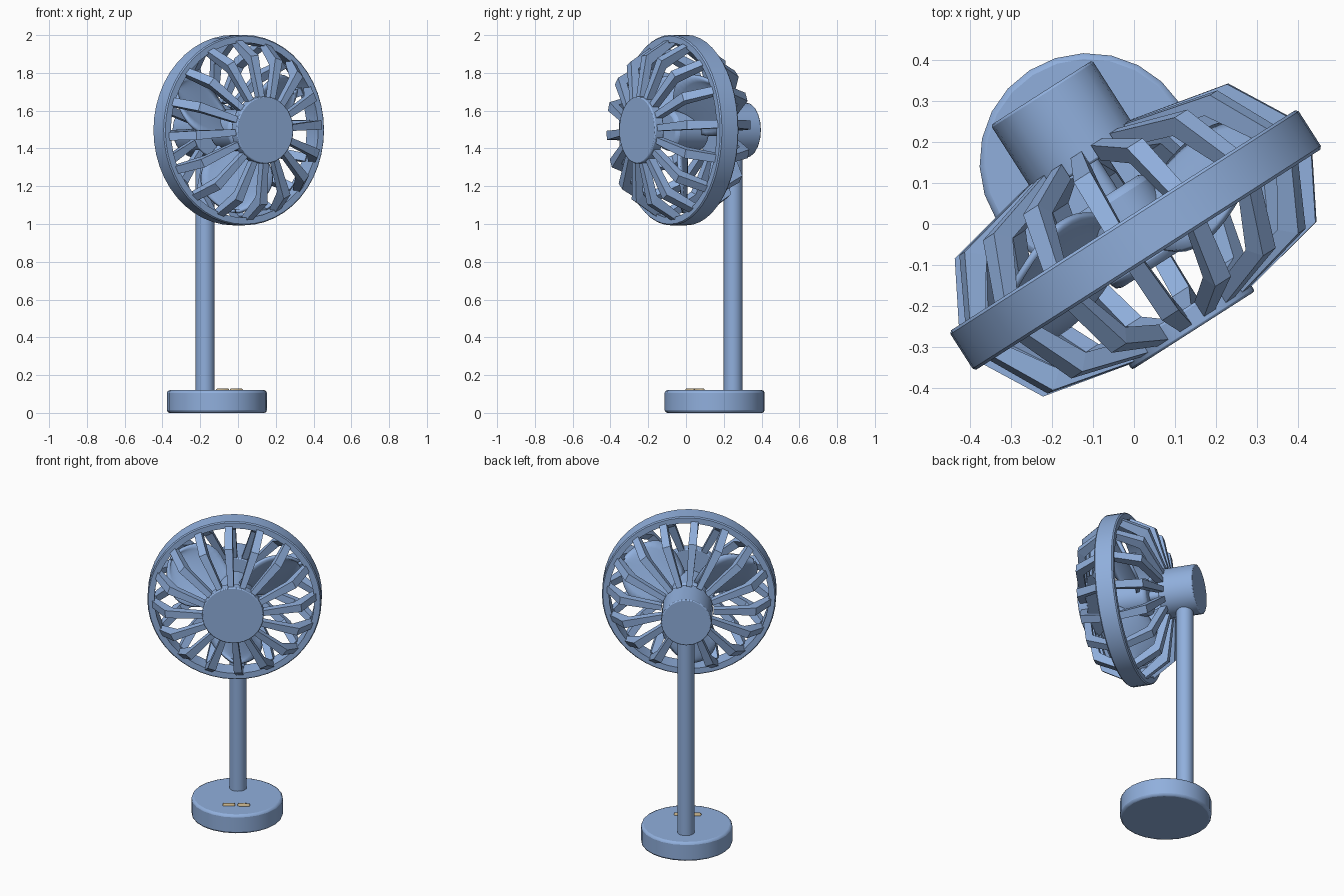
import bpy, bmesh
from math import sin, cos, pi, radians
from mathutils import Matrix, Vector

if "Cube" in bpy.data.objects:
    bpy.data.objects.remove(bpy.data.objects["Cube"])

# Whole fan is turned about z; parts are built with the fan axis along local y
TURN = Matrix.Rotation(radians(32.6), 4, 'Z')
FRAME = Matrix.Translation((0.009, -0.037, 0)) @ TURN
HEAD = Matrix.Translation((0.004, -0.039, 1.497)) @ TURN


def material(name, color):
    mat = bpy.data.materials.new(name)
    mat.diffuse_color = color
    mat.use_nodes = True
    mat.node_tree.nodes["Principled BSDF"].inputs["Base Color"].default_value = mat.diffuse_color
    return mat


BLUE = material("blue_grey", (0.28, 0.43, 0.72, 1))
TAN = material("tan", (0.52, 0.41, 0.24, 1))


def add(name, bm, matrix, bevel=0, smooth=True, mat=BLUE):
    bmesh.ops.recalc_face_normals(bm, faces=bm.faces)
    me = bpy.data.meshes.new(name)
    bm.to_mesh(me)
    bm.free()
    me.materials.append(mat)
    ob = bpy.data.objects.new(name, me)
    bpy.context.collection.objects.link(ob)
    ob.matrix_world = matrix
    if bevel:
        m = ob.modifiers.new("bevel", 'BEVEL')
        m.width, m.segments, m.limit_method = bevel, 2, 'ANGLE'
        m.angle_limit = radians(40)
    if smooth:
        bpy.ops.object.select_all(action='DESELECT')
        ob.select_set(True)
        bpy.context.view_layer.objects.active = ob
        bpy.ops.object.shade_smooth_by_angle(angle=radians(35))
    return ob


def cylinder(name, r, a, b, matrix, y_axis=True, sides=32, bevel=0.0):
    """Cylinder from a to b, along local y or z."""
    bm = bmesh.new()
    m = Matrix.Translation((0, 0, (a + b) / 2))
    if y_axis:
        m = Matrix.Rotation(radians(-90), 4, 'X') @ m
    bmesh.ops.create_cone(bm, cap_ends=True, segments=sides, radius1=r,
                          radius2=r, depth=b - a, matrix=m)
    return add(name, bm, matrix, bevel)


def at(y):
    return FRAME @ Matrix.Translation((0, y, 0))


# Stand
cylinder("base", 0.265, 0, 0.12, at(0.224), False, 24, 0.014)
cylinder("pole", 0.05, 0.1, 1.45, at(0.34), False, 24)
for i, x in enumerate((-0.043, 0.043)):
    bm = bmesh.new()
    bmesh.ops.create_cube(bm, size=1, matrix=Matrix.Translation((x, 0.10, 0.12))
                          @ Matrix.Diagonal((0.072, 0.03, 0.02, 1)))
    add(f"button_{i + 1}", bm, FRAME, 0.009, True, TAN)

# Motor, rotor hub and front cap
cylinder("motor_housing", 0.147, 0.215, 0.426, HEAD, True, 20, 0.006)
cylinder("rotor_hub", 0.11, -0.08, 0.13, HEAD, True, 32, 0.02)
cylinder("rotor_shaft", 0.03, 0.12, 0.23, HEAD, True, 16)
cylinder("front_cap", 0.178, -0.262, -0.205, HEAD, True, 32, 0.006)

# Outer ring: revolved chamfered rectangle
bm = bmesh.new()
prof = [(0.463, -0.057), (0.498, -0.057), (0.504, -0.05),
        (0.504, 0.05), (0.498, 0.057), (0.463, 0.057)]
n = 48
rows = [[bm.verts.new((r * cos(2 * pi * i / n), y, r * sin(2 * pi * i / n)))
         for r, y in prof] for i in range(n)]
for i in range(n):
    a, b = rows[i], rows[(i + 1) % n]
    for j in range(len(prof)):
        k = (j + 1) % len(prof)
        bm.faces.new((a[j], a[k], b[k], b[j]))
add("cage_ring", bm, HEAD)


# Cage spokes: bent bars with (outer r, y, inner r, y, half width) stations
stations = [(0.490, 0.03, 0.455, 0.015, 0.021),
            (0.395, 0.20, 0.352, 0.165, 0.024),
            (0.150, 0.253, 0.150, 0.210, 0.016)]
for name, side in (("front_spokes", -1), ("back_spokes", 1)):
    bm = bmesh.new()
    for i in range(16):
        ang = radians(4 + 22.5 * i)
        rad = Vector((cos(ang), 0, sin(ang)))
        tan = Vector((-sin(ang), 0, cos(ang)))
        loops = []
        for ro, yo, ri, yi, w in stations:
            loops.append([bm.verts.new(rad * r + tan * t + Vector((0, side * y, 0)))
                          for r, y, t in ((ro, yo, w), (ro, yo, -w), (ri, yi, -w), (ri, yi, w))])
        for a, b in zip(loops, loops[1:]):
            for j in range(4):
                k = (j + 1) % 4
                bm.faces.new((a[j], a[k], b[k], b[j]))
        bm.faces.new(loops[0])
        bm.faces.new(loops[-1])
    add(name, bm, HEAD, smooth=False)

# Three pitched, rounded blades
bm = bmesh.new()
NU, NV = 16, 8
for b in range(3):
    ang = radians(30 + 120 * b)
    rad = Vector((cos(ang), 0, sin(ang)))
    tan = Vector((-sin(ang), 0, cos(ang)))
    grid = []
    for i in range(NU + 1):
        u = sin(pi / 2 * i / NU)
        r = 0.07 + 0.36 * u
        w = 0.006 + 0.185 * max(0, sin(pi * (0.15 + 0.85 * u) ** 1.3)) ** 0.6
        pitch = radians(42 - 14 * u)
        row = []
        for j in range(NV + 1):
            v = 2 * j / NV - 1
            p = rad * r + tan * (v * w * cos(pitch))
            p.y = 0.02 - v * w * sin(pitch) + 0.025 * (1 - v * v)
            row.append(bm.verts.new(p))
        grid.append(row)
    for i in range(NU):
        for j in range(NV):
            bm.faces.new((grid[i][j], grid[i + 1][j], grid[i + 1][j + 1], grid[i][j + 1]))
blades = add("fan_blades", bm, HEAD)
sol = blades.modifiers.new("thickness", 'SOLIDIFY')
sol.thickness, sol.offset = 0.018, 0
